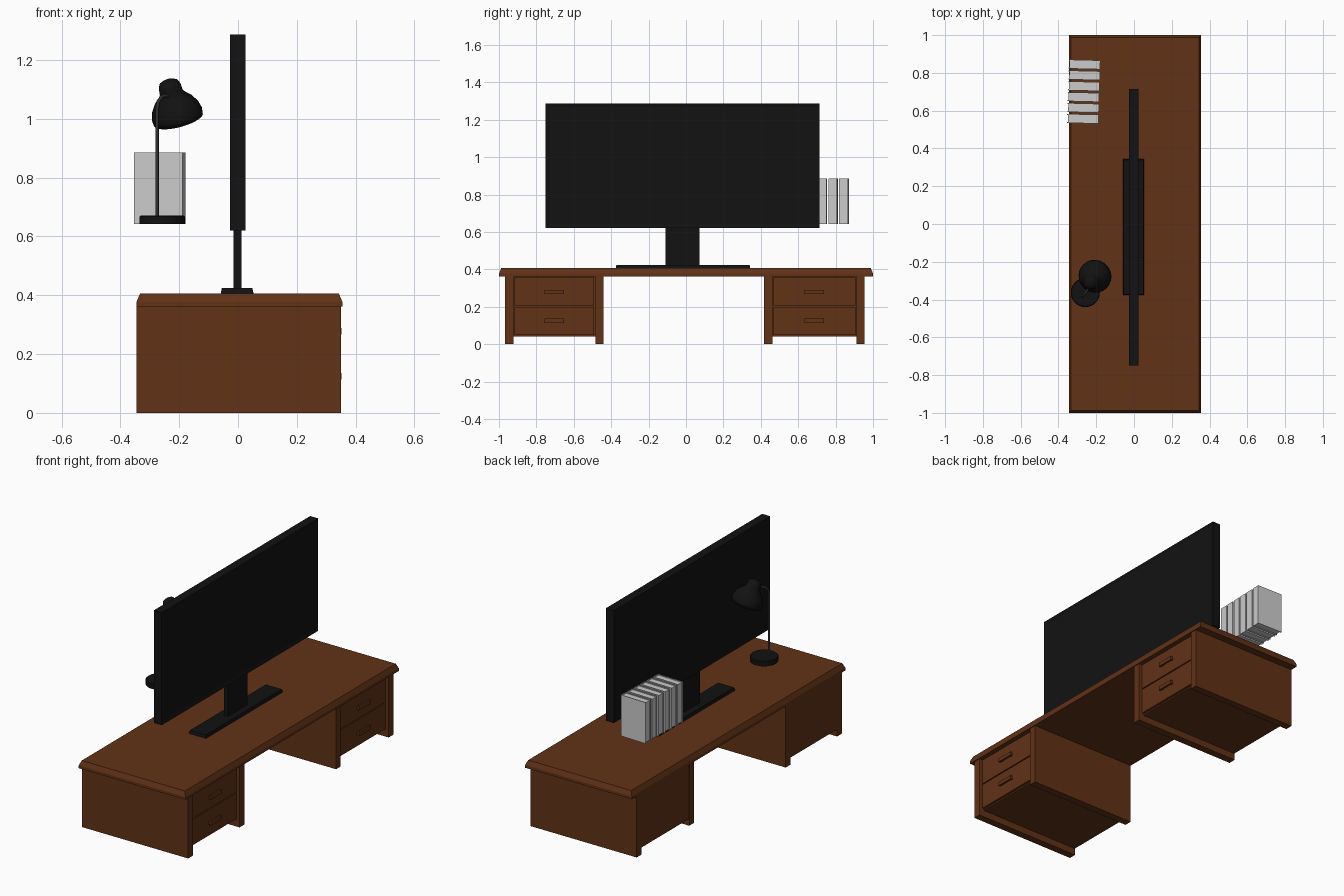
import bpy, bmesh, math
from mathutils import Vector

if "Cube" in bpy.data.objects:
    bpy.data.objects.remove(bpy.data.objects["Cube"])


def material(name, rgb):
    m = bpy.data.materials.new(name)
    m.diffuse_color = (*rgb, 1)
    m.use_nodes = True
    m.node_tree.nodes["Principled BSDF"].inputs["Base Color"].default_value = m.diffuse_color
    return m


wood = material("brown_wood", (0.12, 0.032, 0.008))
black = material("black_plastic", (0.006, 0.006, 0.006))
steel = material("dark_metal", (0.03, 0.03, 0.03))


def finish(name, bm, mat=None):
    bmesh.ops.recalc_face_normals(bm, faces=bm.faces[:])
    mesh = bpy.data.meshes.new(name)
    bm.to_mesh(mesh)
    bm.free()
    ob = bpy.data.objects.new(name, mesh)
    bpy.context.collection.objects.link(ob)
    if mat:
        mesh.materials.append(mat)
    return ob


def add_box(bm, x, y, z, taper=0.0):
    """Box from (min, max) ranges; taper pulls the top face inward."""
    vs = bmesh.ops.create_cube(bm, size=1)["verts"]
    for v in vs:
        t = taper if v.co.z > 0 else 0
        v.co = [r[1] - t if c > 0 else r[0] + t for c, r in zip(v.co, (x, y))] + \
               [z[1] if v.co.z > 0 else z[0]]
    return vs


def box(name, x, y, z, mat=None, taper=0.0):
    bm = bmesh.new()
    add_box(bm, x, y, z, taper)
    return finish(name, bm, mat)


def smooth(ob, angle=40):
    bpy.ops.object.select_all(action='DESELECT')
    bpy.context.view_layer.objects.active = ob
    ob.select_set(True)
    bpy.ops.object.shade_smooth_by_angle(angle=math.radians(angle))


def lathe(name, profile, mat, steps=32):
    """Spin an open (radius, height) profile around z."""
    bm = bmesh.new()
    vs = [bm.verts.new((r, 0, z)) for r, z in profile]
    es = [bm.edges.new(p) for p in zip(vs, vs[1:])]
    bmesh.ops.spin(bm, geom=vs + es, axis=(0, 0, 1), cent=(0, 0, 0),
                   steps=steps, angle=math.tau)
    bmesh.ops.remove_doubles(bm, verts=bm.verts[:], dist=1e-5)
    return finish(name, bm, mat)


# Desk top: slab whose upper edge slopes inward
bm = bmesh.new()
add_box(bm, (-0.345, 0.355), (-1, 1), (0.362, 0.378))
top = max(bm.faces, key=lambda f: f.calc_center_median().z)
new = bmesh.ops.extrude_face_region(bm, geom=[top])["geom"]
bmesh.ops.delete(bm, geom=[top], context='FACES_ONLY')
for v in (g for g in new if isinstance(g, bmesh.types.BMVert)):
    v.co += Vector((-math.copysign(0.012, v.co.x), -math.copysign(0.012, v.co.y), 0.028))
finish("desk_top", bm, wood)

# Two drawer pedestals
for side, y0, y1 in (("left", -0.967, -0.441), ("right", 0.418, 0.955)):
    w = 0.044
    for n, a, b in (("a", y0, y0 + w), ("b", y1 - w, y1)):
        box(f"{side}_side_panel_{n}", (-0.345, 0.35), (a, b), (0, 0.362), wood)
    box(f"{side}_carcass", (-0.343, 0.318), (y0 + w, y1 - w), (0.04, 0.361), wood)
    mid = (y0 + y1) / 2
    for n, z0, z1, h in (("lower", 0.048, 0.2, 0.125), ("upper", 0.206, 0.357, 0.278)):
        box(f"{side}_{n}_drawer", (0.315, 0.333), (y0 + w + 0.006, y1 - w - 0.006),
            (z0, z1), wood)
        # Bar handle on two posts
        bm = bmesh.new()
        add_box(bm, (0.341, 0.352), (mid - 0.052, mid + 0.052), (h - 0.011, h + 0.011))
        for s in (-1, 1):
            add_box(bm, (0.33, 0.342), (mid + s * 0.04 - 0.007, mid + s * 0.04 + 0.007),
                    (h - 0.007, h + 0.007))
        finish(f"{side}_{n}_handle", bm, wood)

# Monitor panel with a recessed screen inside a thin bezel
bm = bmesh.new()
add_box(bm, (-0.027, 0.025), (-0.75, 0.715), (0.62, 1.287))
screen = max(bm.faces, key=lambda f: f.calc_center_median().x)
bmesh.ops.inset_region(bm, faces=[screen], thickness=0.028)
for v in screen.verts:
    v.co.x -= 0.006
finish("monitor_panel", bm, black)
box("monitor_neck", (-0.015, 0.012), (-0.11, 0.073), (0.415, 0.64), black)
box("monitor_foot", (-0.059, 0.053), (-0.376, 0.344), (0.405, 0.424), black, 0.004)

# Desk lamp: round base, bent arm, tilted shade
base = lathe("lamp_base", [(0, 0), (0.077, 0), (0.077, 0.026), (0.073, 0.03), (0, 0.03)], black)
base.location = (-0.258, -0.363, 0.642)
smooth(base)

path = [(-0.275, -0.385, 0.66), (-0.275, -0.385, 1.035), (-0.271, -0.38, 1.06),
        (-0.26, -0.367, 1.075), (-0.245, -0.347, 1.08), (-0.225, -0.322, 1.07)]
curve = bpy.data.curves.new("lamp_arm", 'CURVE')
curve.dimensions = '3D'
curve.bevel_depth = 0.006
curve.bevel_resolution = 2
curve.use_fill_caps = True
spline = curve.splines.new('POLY')
spline.points.add(len(path) - 1)
for p, co in zip(spline.points, path):
    p.co = (*co, 1)
curve.materials.append(steel)
bpy.context.collection.objects.link(bpy.data.objects.new("lamp_arm", curve))

shade = lathe("lamp_shade", [(0.086, 0), (0.088, 0.02), (0.081, 0.045), (0.066, 0.069),
                             (0.047, 0.088), (0.04, 0.1), (0.038, 0.124), (0.032, 0.137),
                             (0.018, 0.144), (0, 0.146)], black)
shade.location = (-0.203, -0.272, 0.998)
shade.rotation_euler = Vector((-0.24, -0.31, 0.92)).to_track_quat('Z', 'Y').to_euler()
mod = shade.modifiers.new("wall", 'SOLIDIFY')
mod.thickness = 0.004
smooth(shade)

# Row of six upright books: two boards, spine and page block each
for i in range(6):
    bm = bmesh.new()
    for s in (-1, 1):
        add_box(bm, (-0.083, 0.083), sorted((s * 0.018, s * 0.0235)), (0, 0.243))
    add_box(bm, (0.077, 0.083), (-0.018, 0.018), (0, 0.243))
    add_box(bm, (-0.079, 0.077), (-0.018, 0.018), (0.004, 0.239))
    book = finish(f"book_{i + 1}", bm)
    book.location = (-0.271 + i * 0.0018, 0.557 + i * 0.0575, 0.642)
    book.rotation_euler.z = math.radians(-1.5)
